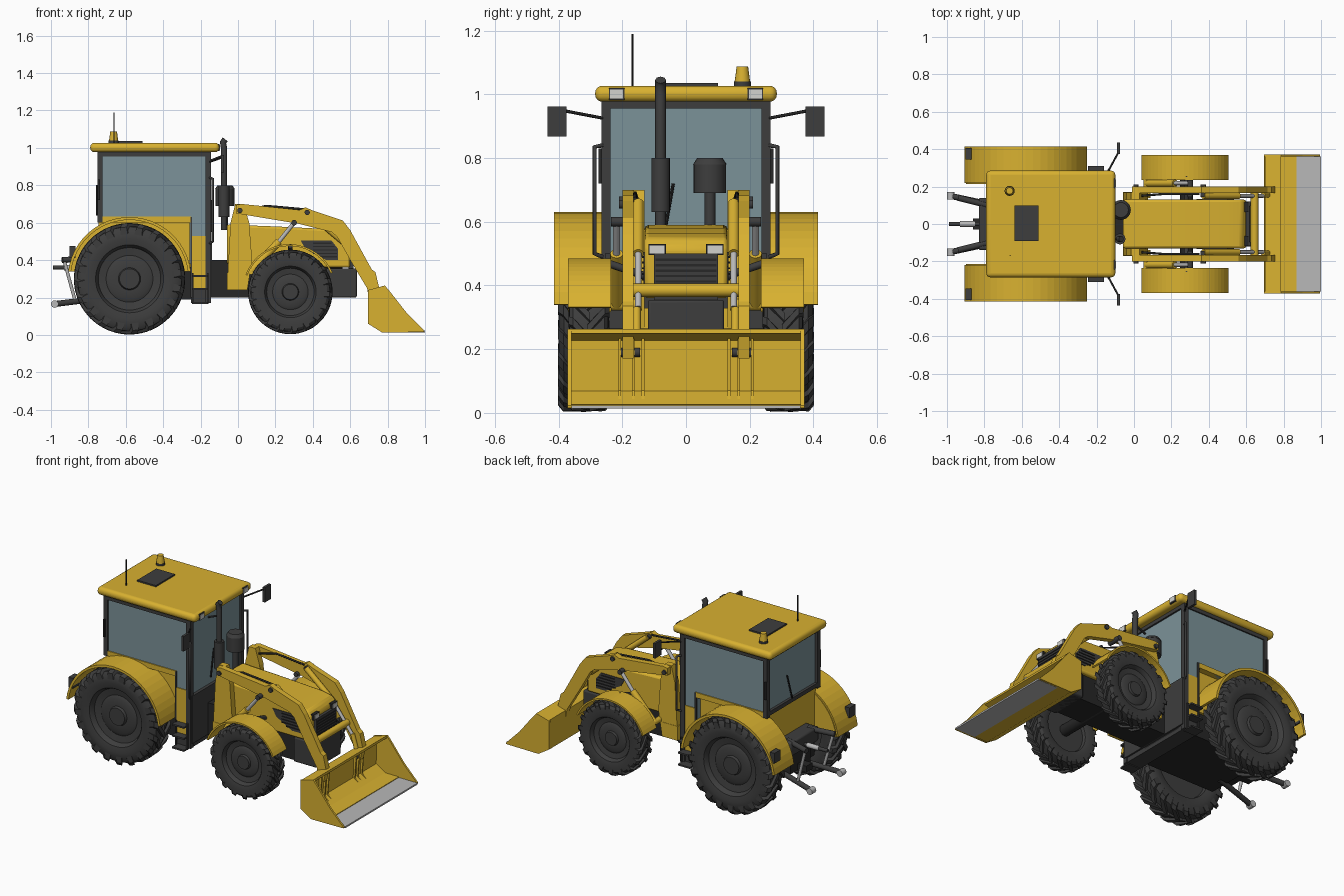
import bpy, bmesh, math
from mathutils import Vector

if "Cube" in bpy.data.objects:
    bpy.data.objects.remove(bpy.data.objects["Cube"])

def material(name, col):
    m = bpy.data.materials.new(name)
    m.diffuse_color = (*col, 1)
    m.use_nodes = True
    m.node_tree.nodes["Principled BSDF"].inputs["Base Color"].default_value = m.diffuse_color
    return m

YELLOW = material("yellow_paint", (0.69, 0.44, 0.03))
RUBBER = material("dark_grey", (0.047, 0.047, 0.047))
BLACK = material("chassis_black", (0.02, 0.02, 0.02))
GLASS = material("window_glass", (0.20, 0.29, 0.32))
STEEL = material("bare_steel", (0.48, 0.48, 0.48))
LAMP = material("lamp_white", (0.65, 0.65, 0.62))

def finish(name, bm, mat, bevel=0, segs=3, smooth=True):
    bmesh.ops.recalc_face_normals(bm, faces=bm.faces)
    me = bpy.data.meshes.new(name)
    bm.to_mesh(me)
    bm.free()
    me.materials.append(mat)
    ob = bpy.data.objects.new(name, me)
    bpy.context.collection.objects.link(ob)
    if bevel:
        md = ob.modifiers.new("bevel", "BEVEL")
        md.width, md.segments, md.limit_method = bevel, segs, "ANGLE"
    if smooth:
        bpy.ops.object.select_all(action="DESELECT")
        ob.select_set(True)
        bpy.context.view_layer.objects.active = ob
        bpy.ops.object.shade_smooth_by_angle(angle=math.radians(32))
    return ob

def prism(name, pts, y0, y1, mat, bevel=0, segs=2):
    """Extrude an x-z outline from y0 to y1."""
    bm = bmesh.new()
    a = [bm.verts.new((x, y0, z)) for x, z in pts]
    b = [bm.verts.new((x, y1, z)) for x, z in pts]
    bm.faces.new(a)
    bm.faces.new(b)
    for i in range(len(a)):
        j = (i + 1) % len(a)
        bm.faces.new((a[i], a[j], b[j], b[i]))
    return finish(name, bm, mat, bevel, segs, bevel > 0)

def box(name, x0, x1, y0, y1, z0, z1, mat, bevel=0, segs=2):
    return prism(name, [(x0, z0), (x1, z0), (x1, z1), (x0, z1)], y0, y1, mat, bevel, segs)

def rod(name, p, q, r, mat, r2=None, n=16):
    p, q = Vector(p), Vector(q)
    bm = bmesh.new()
    bmesh.ops.create_cone(bm, cap_ends=True, segments=n, radius1=r,
                          radius2=r if r2 is None else r2, depth=(q - p).length)
    rot = (q - p).to_track_quat("Z", "Y")
    for v in bm.verts:
        v.co = rot @ v.co + (p + q) / 2
    return finish(name, bm, mat)

def pipe(name, pts, r, mat):
    cu = bpy.data.curves.new(name, "CURVE")
    cu.dimensions, cu.bevel_depth, cu.bevel_resolution, cu.use_fill_caps = "3D", r, 2, True
    sp = cu.splines.new("POLY")
    sp.points.add(len(pts) - 1)
    for pt, co in zip(sp.points, pts):
        pt.co = (*co, 1)
    cu.materials.append(mat)
    ob = bpy.data.objects.new(name, cu)
    bpy.context.collection.objects.link(ob)

def arc(cx, cz, r, a0, a1, n=24):
    return [(cx + r * math.cos(math.radians(a0 + (a1 - a0) * i / n)),
             cz + r * math.sin(math.radians(a0 + (a1 - a0) * i / n))) for i in range(n + 1)]

def wheel(name, cx, cy, cz, R, half, side, lugs):
    """Tyre and rim as a lathe, then angled tread lugs."""
    prof = [(-.55, 0), (-.55, .58), (-.85, .6), (-1, .72), (-.96, .87), (-.78, .935), (0, .95),
            (.78, .935), (.96, .87), (1, .72), (.9, .61), (.8, .59), (.5, .56), (.4, .42),
            (.52, .36), (.52, .2), (.72, .18), (.72, 0)]
    bm = bmesh.new()
    vs = [bm.verts.new((0, side * u * half, r * R)) for u, r in prof]
    es = [bm.edges.new(e) for e in zip(vs, vs[1:])]
    bmesh.ops.spin(bm, geom=vs + es, axis=(0, 1, 0), cent=(0, 0, 0), angle=2 * math.pi, steps=48)
    bmesh.ops.remove_doubles(bm, verts=bm.verts, dist=1e-5)
    bmesh.ops.translate(bm, verts=bm.verts, vec=(cx, cy, cz))
    finish(name, bm, RUBBER)
    bm = bmesh.new()
    step, w = 2 * math.pi / lugs, 0.085
    for i in range(lugs):
        for s in (1, -1):
            a = step * (i + (0.5 if s > 0 else 0))
            rings = []
            for u, lo, hi, da in ((-.06, .93, 1, .2), (.8, .91, .995, -.08), (1.02, .8, .93, -.12)):
                rings.append([bm.verts.new((cx + R * r * math.sin(t), cy + s * u * half, cz + R * r * math.cos(t)))
                              for r, t in ((lo, a + da - w), (hi, a + da - w * .7), (hi, a + da + w * .7), (lo, a + da + w))])
            for g, h in zip(rings, rings[1:]):
                for k in range(4):
                    bm.faces.new((g[k], g[(k + 1) % 4], h[(k + 1) % 4], h[k]))
            bm.faces.new(rings[0])
            bm.faces.new(rings[-1])
    finish(name + "_tread", bm, RUBBER, smooth=False)

# chassis, axles and belly
box("chassis", -.80, .56, -.1, .1, .2, .40, BLACK)
box("belly_plate", -.75, -.15, -.21, .21, .19, .36, BLACK)
box("rear_platform", -.83, -.70, -.14, .14, .33, .42, RUBBER, .01)
rod("rear_axle", (-.58, -.3, .3), (-.58, .3, .3), .05, BLACK)
rod("front_axle", (.28, -.28, .23), (.28, .28, .23), .035, BLACK)
box("front_weight", .47, .635, -.12, .12, .2, .355, RUBBER, .008)

# hood and front grille
prism("hood", [(-.06, .38), (-.06, .59), (.2, .58), (.5, .565), (.575, .55), (.60, .52), (.60, .36), (.1, .36)],
      -.13, .13, YELLOW, .012)
box("front_grille", .59, .618, -.1, .1, .27, .50, RUBBER)
for i in range(7):
    box("grille_bar", .617, .622, -.095, .095, .375 + i * .017, .382 + i * .017, BLACK)

# cab shell
box("cab_rear_body", -.745, -.25, -.225, .225, .36, .63, YELLOW)
box("cab_floor", -.25, -.15, -.255, .255, .17, .40, RUBBER)
prism("cab_glass", [(-.735, .6), (-.26, .6), (-.26, .38), (-.16, .38), (-.155, .97), (-.735, .97)], -.257, .257, GLASS)
box("cab_front_lower", -.165, -.14, -.255, .255, .2, .50, RUBBER)
box("roof", -.79, -.10, -.285, .285, .977, 1.027, YELLOW, .022, 4)
box("roof_seal", -.75, -.145, -.265, .265, .955, .98, RUBBER)
box("roof_hatch", -.64, -.51, -.09, .10, 1.02, 1.036, RUBBER)
box("rear_sill", -.752, -.73, -.26, .26, .61, .635, RUBBER)
rod("beacon_base", (-.665, .177, 1.02), (-.665, .177, 1.04), .027, RUBBER)
rod("beacon", (-.665, .177, 1.035), (-.665, .177, 1.087), .025, YELLOW, .018)
rod("antenna", (-.662, -.168, 1.02), (-.662, -.168, 1.19), .003, BLACK, n=8)
rod("rear_wiper", (-.755, .02, .64), (-.755, .07, .8), .005, BLACK, n=8)
rod("front_wiper", (-.14, -.07, .55), (-.14, -.04, .72), .005, BLACK, n=8)

# exhaust stack and air cleaner
pipe("exhaust_pipe", [(-.075, -.08, .56), (-.075, -.08, 1.0), (-.08, -.08, 1.03), (-.095, -.08, 1.05)][:3] + [(-.068, -.08, 1.045)], .017, RUBBER)
rod("muffler", (-.075, -.08, .63), (-.075, -.08, .80), .029, RUBBER, n=24)
rod("exhaust_bracket", (-.15, -.08, .93), (-.075, -.08, .96), .006, RUBBER, n=8)
rod("air_stem", (-.07, .075, .56), (-.07, .075, .70), .017, RUBBER)
rod("air_cleaner", (-.07, .075, .69), (-.07, .075, .78), .051, RUBBER, n=24)
rod("air_cleaner_cap", (-.07, .075, .78), (-.07, .075, .80), .053, RUBBER, .04, 24)

# loader cross tube and bucket
rod("arm_cross_tube", (.645, -.18, .385), (.645, .18, .385), .021, YELLOW)
prism("bucket_shell", [(.785, .264), (.70, .24), (.695, .06), (.77, .015), (.87, .015), (.87, .027), (.775, .028),
                       (.712, .068), (.716, .228), (.787, .25)], -.37, .37, YELLOW)
box("cutting_edge", .86, 1.0, -.36, .36, .013, .023, STEEL)

# rear hitch centre link
rod("top_link", (-.99, 0, .36), (-.8, 0, .36), .011, RUBBER)
rod("top_link_sleeve", (-.93, 0, .36), (-.85, 0, .36), .015, STEEL)
box("drawbar", -.86, -.7, -.03, .03, .2, .24, BLACK)

def both(s, name, x0, x1, y0, y1, z0, z1, mat, bevel=0):
    box(name, x0, x1, *sorted((s * y0, s * y1)), z0, z1, mat, bevel)

def side_prism(s, name, pts, y0, y1, mat, bevel=0):
    prism(name, pts, *sorted((s * y0, s * y1)), mat, bevel)

ARM = [(-.01, .695), (.02, .70), (.33, .668), (.36, .682), (.40, .665), (.56, .612), (.60, .56), (.715, .35), (.735, .335),
       (.755, .25), (.735, .17), (.705, .17), (.69, .25), (.60, .40), (.53, .525), (.50, .55), (.32, .595), (-.01, .65)]
for s in (1, -1):
    # wheels and fenders
    wheel("rear_wheel", -.58, s * .325, .30, .298, .075, s, 20)
    wheel("front_wheel", .28, s * .305, .23, .226, .063, s, 18)
    side_prism(s, "rear_fender", arc(-.58, .30, .33, 7, 173) + arc(-.58, .30, .315, 173, 7), .22, .415, YELLOW)
    side_prism(s, "rear_fender_wall", arc(-.58, .30, .32, 7, 173), .215, .23, YELLOW)
    side_prism(s, "front_fender", arc(.275, .235, .25, 23, 160) + arc(.275, .235, .24, 160, 23), .235, .37, YELLOW)
    rod("fender_bracket", (.28, s * .1, .42), (.28, s * .26, .475), .012, RUBBER)
    both(s, "tail_lamp", -.90, -.868, .345, .405, .41, .475, RUBBER)
    # cab pillars, door panel, handles and steps
    both(s, "rear_pillar", -.752, -.725, .235, .266, .60, .975, RUBBER)
    both(s, "front_pillar", -.175, -.145, .237, .266, .17, .975, RUBBER)
    both(s, "cab_side_sill", -.74, -.25, .22, .263, .60, .632, YELLOW)
    both(s, "door_panel", -.25, -.175, .2, .262, .24, .53, YELLOW)
    both(s, "door_edge", -.255, -.245, .2, .265, .2, .63, RUBBER)
    both(s, "door_handle", -.75, -.738, .26, .275, .72, .83, BLACK)
    pipe("grab_rail", [(-.15, s * .262, .84), (-.135, s * .287, .835), (-.135, s * .287, .50), (-.15, s * .262, .49)], .007, RUBBER)
    for z in (.165, .24, .31):
        both(s, "step", -.245, -.16, .24, .31, z, z + .01, RUBBER)
    for x in (-.245, -.165):
        both(s, "step_rail", x, x + .008, .27, .28, .165, .33, RUBBER)
    # mirrors and lamps
    pipe("mirror_arm", [(-.15, s * .26, .925), (-.085, s * .38, .948)], .005, BLACK)
    both(s, "mirror", -.09, -.075, .375, .435, .868, .962, RUBBER)
    both(s, "roof_lamp_frame", -.125, -.098, .193, .242, .983, 1.02, RUBBER)
    both(s, "roof_lamp", -.10, -.095, .197, .238, .987, 1.016, LAMP)
    both(s, "headlamp_frame", .58, .612, .063, .118, .495, .53, BLACK)
    both(s, "headlamp", .605, .616, .067, .114, .50, .526, LAMP)
    # side vents
    side_prism(s, "side_vent", [(.335, .505), (.50, .505), (.535, .46), (.535, .40), (.47, .40), (.36, .46)], .125, .134, RUBBER)
    for i in range(5):
        both(s, "vent_slat", .40 + (.03 if i == 0 else 0), .53 - max(0, i - 2) * .015, .13, .138, .415 + i * .018, .421 + i * .018, BLACK)
    # loader mast, arm and braces
    side_prism(s, "loader_mast", [(-.06, .24), (.05, .24), (.075, .40), (.06, .60), (.03, .70), (-.015, .70), (-.04, .60)], .13, .168, YELLOW)
    both(s, "mast_base", -.06, .05, .08, .17, .24, .33, YELLOW)
    side_prism(s, "loader_arm", ARM, .165, .20, YELLOW)
    for x, z in ((.01, .665), (.30, .60), (.37, .655), (.715, .19)):
        rod("pivot_pin", (x, s * .145, z), (x, s * .21, z), .014, RUBBER)
    # lift and tilt cylinders
    rod("lift_cylinder", (.07, s * .218, .34), (.22, s * .218, .50), .02, YELLOW)
    rod("lift_rod", (.22, s * .218, .50), (.30, s * .218, .60), .011, STEEL)
    rod("lift_pin", (.30, s * .17, .60), (.30, s * .235, .60), .015, RUBBER)
    rod("lift_base", (.07, s * .14, .34), (.07, s * .235, .34), .018, YELLOW)
    rod("tilt_cylinder", (.37, s * .15, .66), (.56, s * .15, .50), .017, YELLOW)
    rod("tilt_rod", (.56, s * .15, .50), (.69, s * .15, .33), .01, STEEL)
    rod("tilt_link", (.69, s * .155, .33), (.72, s * .155, .23), .013, YELLOW)
    pipe("arm_hose", [(.03, s * .15, .66), (.15, s * .16, .69), (.35, s * .16, .672)], .006, BLACK)
    # bucket cheeks and ribs
    side_prism(s, "bucket_side", [(.695, .24), (.785, .264), (.81, .235), (.90, .12), (.995, .023), (.995, .015), (.77, .013), (.695, .06)],
               .36, .372, YELLOW)
    for y in (.135, .165, .208):
        side_prism(s, "bucket_rib", [(.70, .235), (.735, .235), (.722, .07), (.76, .035), (.70, .06)], y - .004, y + .004, YELLOW)
    # hitch arms and lift links
    rod("hitch_arm", (-.70, s * .09, .2), (-.98, s * .15, .165), .016, RUBBER)
    rod("hitch_ball", (-.98, s * .13, .165), (-.98, s * .17, .165), .02, STEEL)
    rod("hitch_lift_arm", (-.78, s * .1, .41), (-.94, s * .14, .40), .016, RUBBER)
    rod("hitch_lift_link", (-.93, s * .14, .40), (-.87, s * .13, .18), .009, STEEL)
